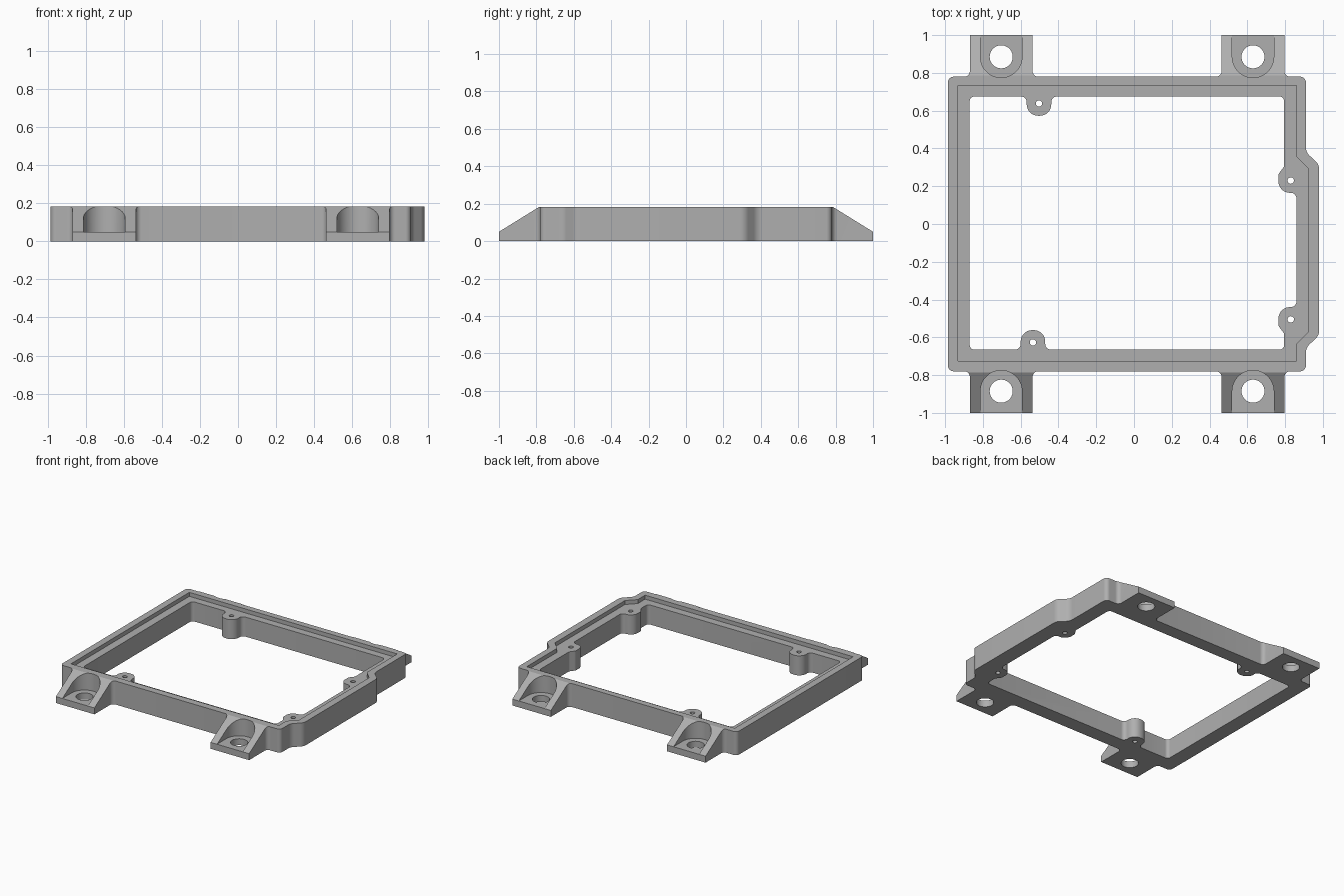
import bpy
import bmesh
import math
from mathutils import Vector

cube = bpy.data.objects.get("Cube")
if cube:
    bpy.data.objects.remove(cube, do_unlink=True)

HEIGHT, LEDGE, PAD = 0.183, 0.152, 0.05   # rim top, inner ledge, tab floor
TAB_X = (-0.703, 0.63)
TAB_HALF = 0.166
HOLE_Y = 0.885

grey = bpy.data.materials.new("plain grey")
grey.use_nodes = True
colour = (0.43, 0.43, 0.43, 1)
grey.diffuse_color = colour
grey.node_tree.nodes["Principled BSDF"].inputs["Base Color"].default_value = colour


def rounded(points, steps=8):
    """Turn (x, y[, radius]) corners into a polygon with filleted corners."""
    out = []
    for i, point in enumerate(points):
        p = Vector(point[:2])
        r = point[2] if len(point) > 2 else 0
        if not r:
            out.append(p)
            continue
        a = (Vector(points[i - 1][:2]) - p).normalized()
        b = (Vector(points[(i + 1) % len(points)][:2]) - p).normalized()
        half = a.angle(b) / 2
        centre = p + (a + b).normalized() * r / math.sin(half)
        start = p + a * r / math.tan(half) - centre
        end = p + b * r / math.tan(half) - centre
        sweep = start.angle_signed(end)
        for k in range(steps + 1):
            t = -sweep * k / steps
            c, s = math.cos(t), math.sin(t)
            out.append(centre + Vector((start.x * c - start.y * s, start.x * s + start.y * c)))
    return out


def circle(x, y, r, n=40):
    return [(x + r * math.cos(math.tau * i / n), y + r * math.sin(math.tau * i / n)) for i in range(n)]


def prism(name, points, low, high, along_x=False):
    """Extrude a 2D polygon along z, or a (y, z) polygon along x."""
    def place(p, d):
        return (d, p[0], p[1]) if along_x else (p[0], p[1], d)
    bm = bmesh.new()
    bottom = [bm.verts.new(place(p, low)) for p in points]
    top = [bm.verts.new(place(p, high)) for p in points]
    bm.faces.new(bottom)
    bm.faces.new(top)
    for i in range(len(points)):
        bm.faces.new((bottom[i - 1], bottom[i], top[i], top[i - 1]))
    bmesh.ops.recalc_face_normals(bm, faces=bm.faces)
    mesh = bpy.data.meshes.new(name)
    bm.to_mesh(mesh)
    bm.free()
    mesh.materials.append(grey)
    obj = bpy.data.objects.new(name, mesh)
    bpy.context.collection.objects.link(obj)
    return obj


def cut(target, cutter):
    cutter.hide_render = True
    mod = target.modifiers.new("cut", "BOOLEAN")
    mod.operation = "DIFFERENCE"
    mod.solver = "EXACT"
    mod.object = cutter
    bpy.context.view_layer.objects.active = target
    bpy.ops.object.modifier_apply(modifier=mod.name)
    bpy.data.objects.remove(cutter, do_unlink=True)


# Outer outline with four mounting tabs and a bulge on the left side
front = [(-0.985, -0.78, 0.03)]
for x in TAB_X:
    l, r = x - TAB_HALF, x + TAB_HALF
    front += [(l, -0.78, 0.03), (l, -1), (r, -1), (r, -0.78, 0.03)]
front.append((0.91, -0.78, 0.03))
back = [(x, -y, *rest) for x, y, *rest in reversed(front)]
bulge = [(0.91, -0.655, 0.06), (0.98, -0.59, 0.06), (0.98, 0.315, 0.06), (0.91, 0.38, 0.06)]
frame = prism("mounting_frame", rounded(front + bulge + back), 0, HEIGHT)

# Stepped ledge inside the rim
ledge = [(-0.932, -0.725), (0.86, -0.725), (0.86, -0.635), (0.925, -0.57),
         (0.925, 0.292), (0.86, 0.357), (0.86, 0.732), (-0.932, 0.732)]
cut(frame, prism("ledge_cutter", ledge, LEDGE, 0.3))


def wall_boss(x, wall, tip):
    w = 0.065
    return [(x - w, wall, 0.03), (x - w, tip, 0.06), (x + w, tip, 0.06), (x + w, wall, 0.03)]


def side_boss(y, s):
    return [(0.795, y + s * 0.075, 0.02), (0.765, y + s * 0.035, 0.03),
            (0.765, y - s * 0.065, 0.06), (0.86, y - s * 0.065, 0.03)]


# Central opening, leaving the screw bosses standing on its edges
opening = [(-0.87, -0.665, 0.025)] + wall_boss(-0.535, -0.665, -0.562)
opening += [(0.795, -0.665, 0.025)] + side_boss(-0.505, -1)
opening += side_boss(0.23, 1)[::-1] + [(0.795, 0.675, 0.025)]
opening += wall_boss(-0.503, 0.675, 0.573)[::-1] + [(-0.87, 0.675, 0.025)]
cut(frame, prism("opening_cutter", rounded(opening), -0.1, 0.3))

# Small screw holes in the bosses
for x, y in [(-0.503, 0.638), (-0.535, -0.627), (0.83, 0.23), (0.83, -0.505)]:
    cut(frame, prism("screw_cutter", circle(x, y, 0.017, 20), -0.1, 0.3))

# Sloped tab tops, bolt head pockets and bolt holes
slope = (HEIGHT - PAD) / 0.215
for s in (-1, 1):
    wedge = [(s * 0.685, HEIGHT + 0.1 * slope), (s * 1.05, PAD - 0.05 * slope), (s * 1.05, 0.3)]
    cut(frame, prism("slope_cutter", wedge, -1.2, 1.2, along_x=True))
    for x in TAB_X:
        r = 0.11
        arc = [(x + r * math.cos(math.pi * i / 24), s * (HOLE_Y - r * math.sin(math.pi * i / 24)))
               for i in range(25)]
        pocket = arc + [(x - r, s * 1.1), (x + r, s * 1.1)]
        cut(frame, prism("pocket_cutter", pocket, PAD, 0.3))
        cut(frame, prism("bolt_cutter", circle(x, s * HOLE_Y, 0.061), -0.1, 0.2))

# Smooth fillets, crisp edges
bpy.ops.object.select_all(action="DESELECT")
frame.select_set(True)
bpy.context.view_layer.objects.active = frame
bpy.ops.object.shade_smooth_by_angle(angle=math.radians(30))
